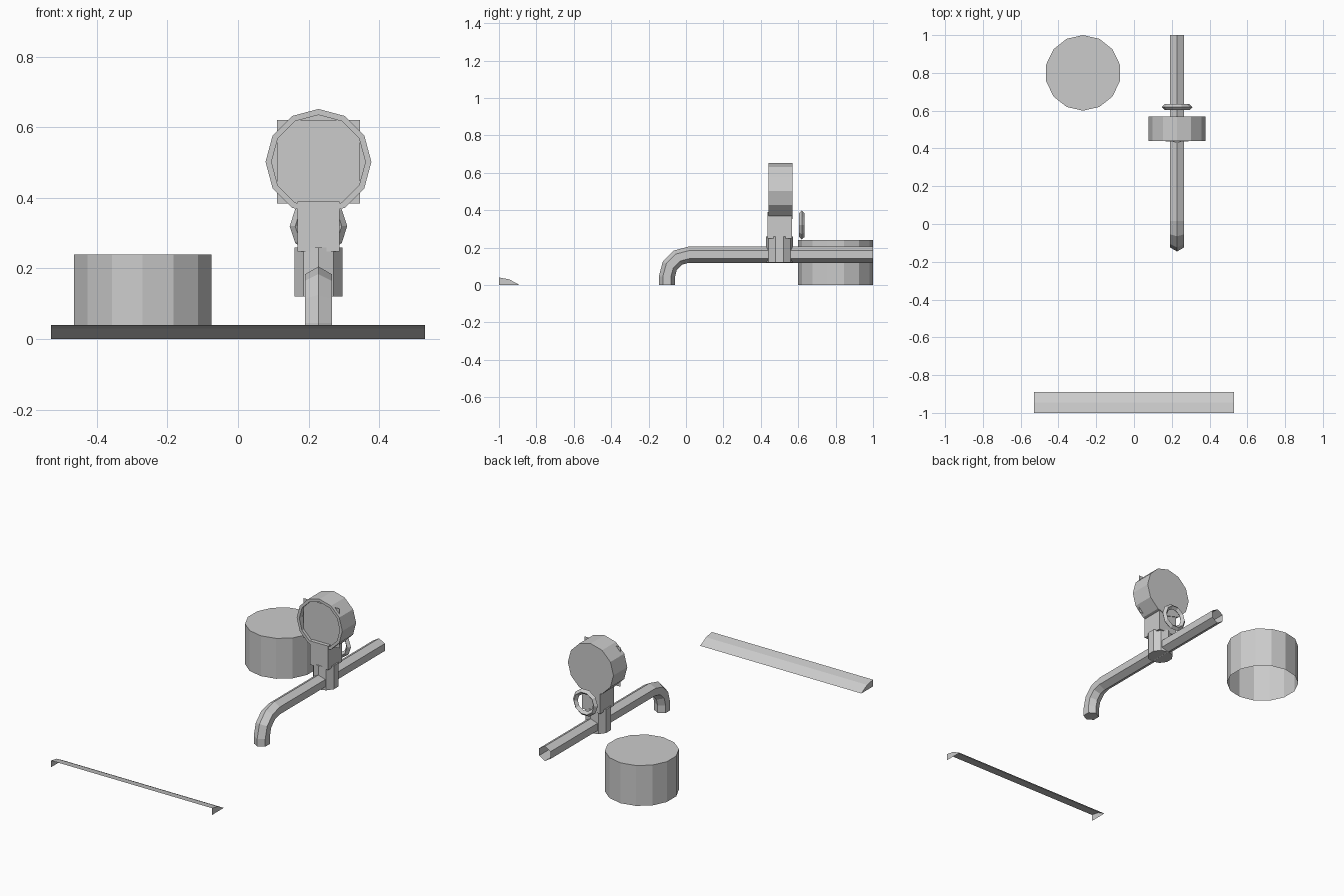
import bpy, math

if "Cube" in bpy.data.objects:
    bpy.data.objects.remove(bpy.data.objects["Cube"])

gray = bpy.data.materials.new("plain_gray")
gray.diffuse_color = (0.6, 0.6, 0.6, 1)
gray.use_nodes = True
gray.node_tree.nodes["Principled BSDF"].inputs["Base Color"].default_value = gray.diffuse_color
CX = 0.228  # x of the pipe and gauge


def mesh(name, verts, faces):
    me = bpy.data.meshes.new(name)
    me.from_pydata(verts, [], faces)
    me.materials.append(gray)
    ob = bpy.data.objects.new(name, me)
    bpy.context.collection.objects.link(ob)
    return ob


def loft(name, rings, start=False, end=False, closed=False):
    """Skin a list of equal rings with quads, with optional end caps."""
    n, m = len(rings[0]), len(rings)
    faces = []
    for i in range(m if closed else m - 1):
        a, b = i * n, (i + 1) % m * n
        faces += [(a + j, a + (j + 1) % n, b + (j + 1) % n, b + j) for j in range(n)]
    if start:
        faces.append(tuple(reversed(range(n))))
    if end:
        faces.append(tuple(range((m - 1) * n, m * n)))
    return mesh(name, [v for r in rings for v in r], faces)


def ring_z(x, y, z, r, n):
    a = [math.pi / 2 + 2 * math.pi * k / n for k in range(n)]
    return [(x + r * math.cos(t), y + r * math.sin(t), z) for t in a]


def ring_y(x, y, z, r, n):
    a = [math.pi / 2 + 2 * math.pi * k / n for k in range(n)]
    return [(x + r * math.cos(t), y, z + r * math.sin(t)) for t in a]


# Round tank, open underneath
loft("tank", [ring_z(-0.27, 0.8, 0, 0.2, 14), ring_z(-0.27, 0.8, 0.24, 0.2, 14)], end=True)

# Curved kerb strip: sloped top and end pieces, open in front and below
prof = [(-1, 0), (-1, 0.04), (-0.945, 0.03), (-0.89, 0)]
mesh("kerb_strip", [(x, y, z) for x in (-0.53, 0.53) for y, z in prof],
     [(1, 5, 6, 2), (2, 6, 7, 3), (0, 1, 2, 3), (7, 6, 5, 4)])

# Hexagonal pipe with a downward bend, open at the back
PR, BR, BY, BZ = 0.0435, 0.117, 0.015, 0.045
path = [(-0.102, 0, 0)]
path += [(BY - BR * math.cos(t), BZ + BR * math.sin(t), t)
         for t in (math.radians(d) for d in (0, 30, 60, 90))]
path.append((1.0, BZ + BR, math.pi / 2))
rings = []
for y, z, t in path:
    ring = []
    for k in range(6):
        a = k * math.pi / 3
        o, s = PR * math.cos(a), PR * math.sin(a)
        ring.append((CX + s, y - o * math.cos(t), z + o * math.sin(t)))
    rings.append(ring)
pipe = loft("pipe", rings, start=True)

# Ten-sided fitting around the pipe
loft("fitting", [ring_z(CX, 0.5, 0.12, 0.0715, 10), ring_z(CX, 0.5, 0.26, 0.0715, 10)], True, True)

# Square neck
loft("neck", [[(CX + sx * 0.06, 0.501 + sy * 0.065, z)
               for sx, sy in ((-1, -1), (1, -1), (1, 1), (-1, 1))] for z in (0.248, 0.39)], True, True)

# Gauge drum with raised rim and recessed face
GZ = 0.502
drum = [(0.475, 0.133), (0.44, 0.133), (0.44, 0.15), (0.57, 0.15)]
loft("gauge_drum", [ring_y(CX, y, GZ, r, 12) for y, r in drum], True, True)

# Thin square dial whose corners poke through the rim
h = 0.118
mesh("dial", [(CX - h, 0.458, GZ - h), (CX + h, 0.458, GZ - h),
              (CX + h, 0.458, GZ + h), (CX - h, 0.458, GZ + h)], [(0, 1, 2, 3)])

# Hand wheel ring behind the neck
wheel = []
for k in range(10):
    t = 2 * math.pi * k / 10
    wheel.append([(CX + (0.066 + 0.0155 * math.cos(a)) * math.cos(t),
                   0.619 + 0.0155 * math.sin(a),
                   0.32 + (0.066 + 0.0155 * math.cos(a)) * math.sin(t))
                  for a in (0, math.pi / 2, math.pi, 1.5 * math.pi)])
loft("hand_wheel", wheel, closed=True)

# Consistent outward normals on the closed and tubular parts
import bmesh
for name in ("tank", "pipe", "fitting", "neck", "gauge_drum", "hand_wheel"):
    me = bpy.data.objects[name].data
    bm = bmesh.new()
    bm.from_mesh(me)
    bmesh.ops.recalc_face_normals(bm, faces=bm.faces)
    bm.to_mesh(me)
    bm.free()
